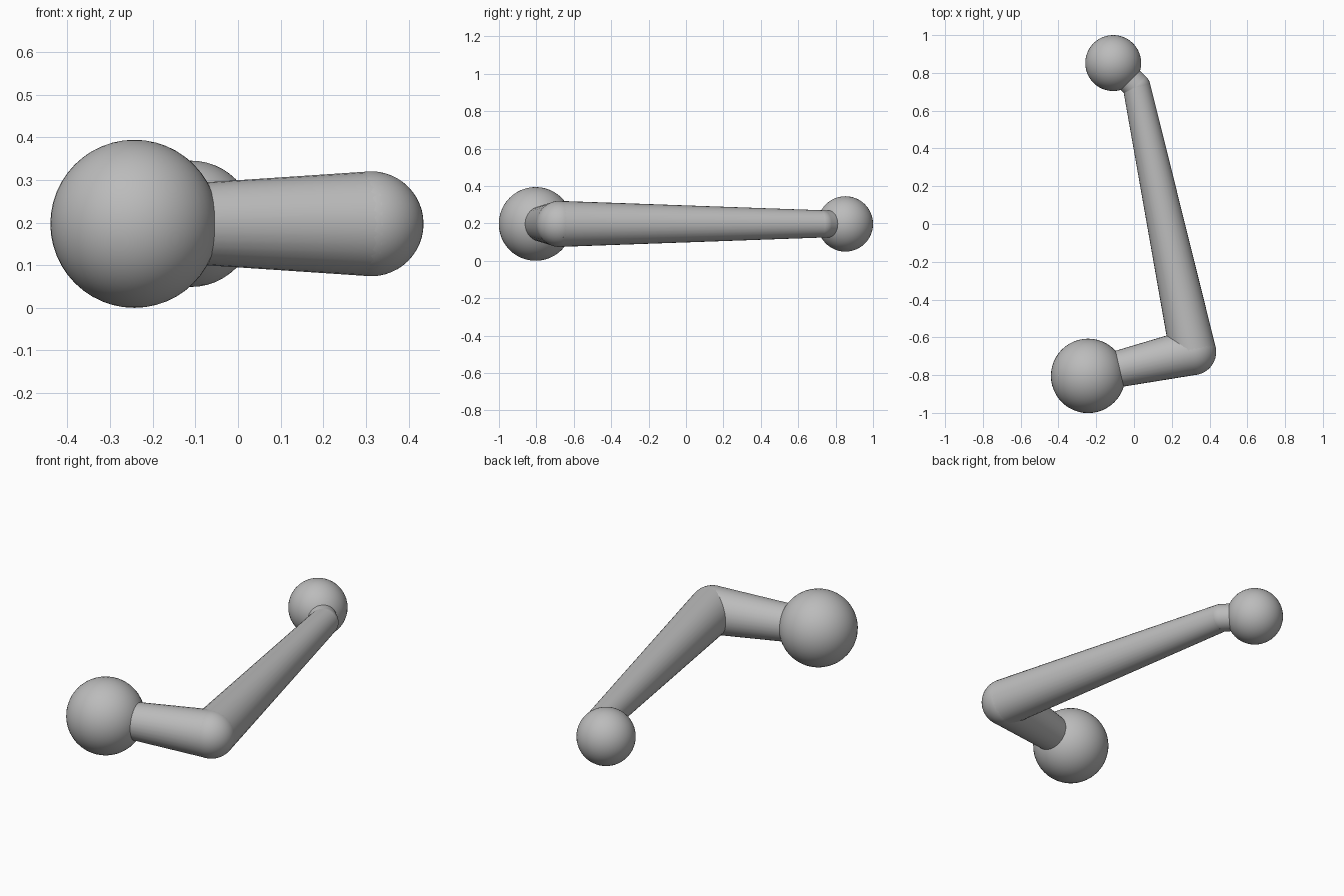
import bpy
import math
from mathutils import Vector

old = bpy.data.objects.get("Cube")
if old:
    bpy.data.objects.remove(old, do_unlink=True)

# Single grey material
grey = bpy.data.materials.new("plain grey")
grey.use_nodes = True
colour = (0.5, 0.5, 0.5, 1)
grey.diffuse_color = colour
grey.node_tree.nodes["Principled BSDF"].inputs["Base Color"].default_value = colour

Z = 0.197


def finish(name):
    obj = bpy.context.object
    obj.name = name
    obj.data.materials.append(grey)
    bpy.ops.object.shade_smooth_by_angle(angle=math.radians(40))
    return obj


def ball(name, centre, radius):
    bpy.ops.mesh.primitive_uv_sphere_add(segments=48, ring_count=24,
                                         radius=radius, location=centre)
    return finish(name)


def rod(name, start, end, r_start, r_end):
    axis = end - start
    bpy.ops.mesh.primitive_cone_add(vertices=32, radius1=r_start, radius2=r_end,
                                    depth=axis.length, location=(start + end) / 2,
                                    rotation=axis.to_track_quat('Z', 'Y').to_euler())
    return finish(name)


# Joint centres along the bent lever
big = Vector((-0.243, -0.804, Z))
elbow = Vector((0.312, -0.677, Z))
wrist = Vector((0.014, 0.727, Z))
small = Vector((-0.110, 0.852, Z))

# Knobs at both ends
ball("large_knob", big, 0.197)
ball("small_knob", small, 0.148)

# Rounded joints
ball("elbow_joint", elbow, 0.123)
ball("wrist_joint", wrist, 0.073)

# Tapered rods between them
rod("short_arm", elbow, big, 0.123, 0.086)
rod("long_arm", elbow, wrist, 0.123, 0.073)
rod("neck", wrist, small, 0.073, 0.071)
